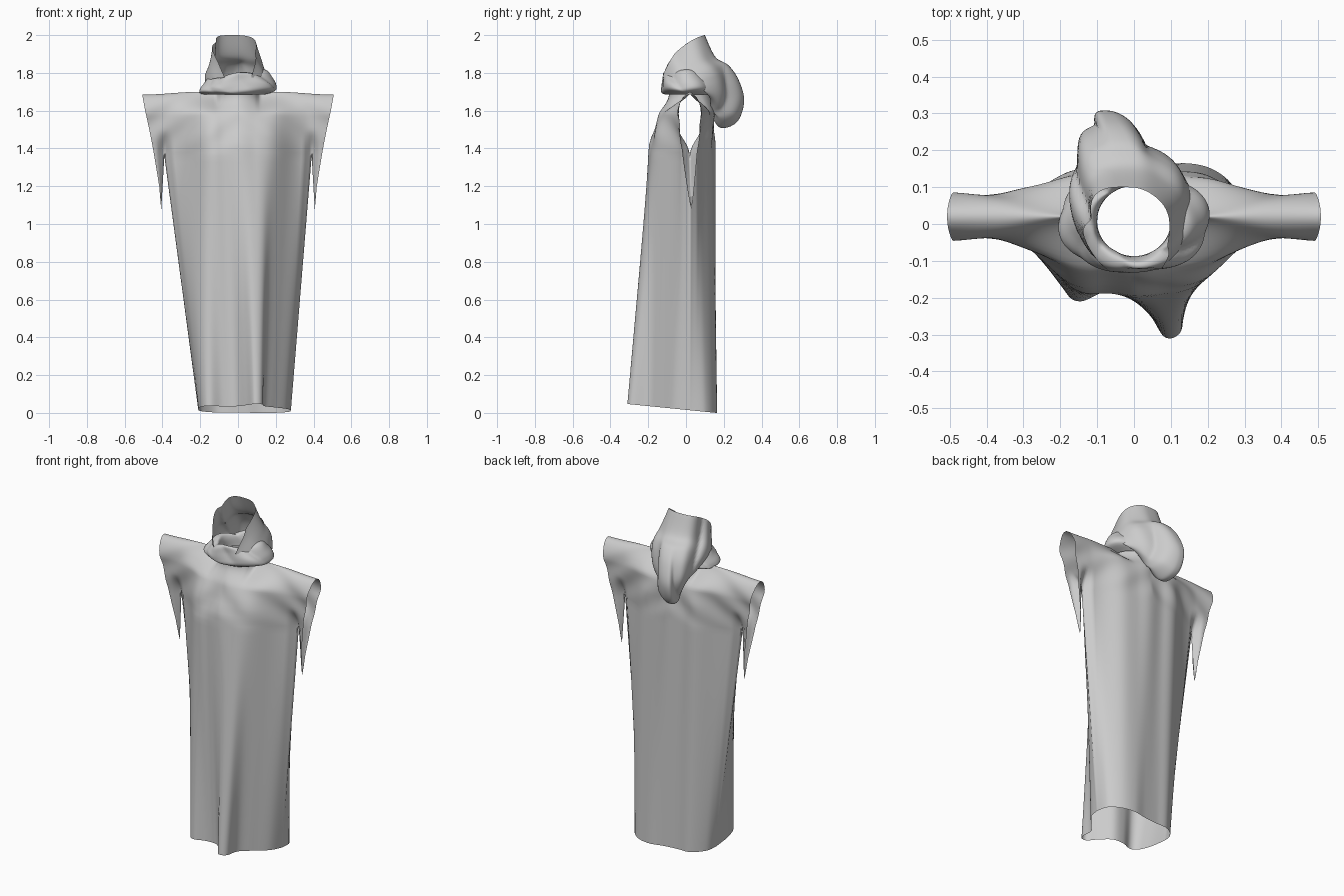
import bpy, bmesh, math
from mathutils import Vector

if "Cube" in bpy.data.objects:
    bpy.data.objects.remove(bpy.data.objects["Cube"])

YC = 0.02          # depth of the side seams
ARM = 1.36         # armpit height
TOP = 1.70         # shoulder height


def lerp_keys(keys, t):
    # piecewise linear lookup in (position, value) pairs
    if t <= keys[0][0]:
        return keys[0][1]
    for (a, va), (b, vb) in zip(keys, keys[1:]):
        if t <= b:
            return va + (vb - va) * (t - a) / (b - a)
    return keys[-1][1]


def spline(pts, t):
    # Catmull-Rom through the points, t in 0..1
    pts = [Vector(p) for p in pts]
    n = len(pts) - 1
    i = min(int(t * n), n - 1)
    f = t * n - i
    p0, p1, p2, p3 = (pts[max(i - 1, 0)], pts[i], pts[i + 1], pts[min(i + 2, n)])
    return 0.5 * (2 * p1 + (p2 - p0) * f + (2 * p0 - 5 * p1 + 4 * p2 - p3) * f * f
                  + (3 * p1 - p0 - 3 * p2 + p3) * f ** 3)


def smooth(t):
    t = min(max(t, 0), 1)
    return t * t * (3 - 2 * t)


def crease(a):
    # rounded ridges with sharp valleys, like crumpled cloth
    return 2 * abs(math.sin(a / 2)) - 1


def add_grid(bm, rows, closed=False):
    vs = [[bm.verts.new(p) for p in r] for r in rows]
    n = len(rows[0])
    for a, b in zip(vs, vs[1:]):
        for j in range(n if closed else n - 1):
            k = (j + 1) % n
            bm.faces.new((a[j], a[k], b[k], b[j]))


def finish(name, bm):
    bmesh.ops.remove_doubles(bm, verts=bm.verts, dist=0.0004)
    bmesh.ops.recalc_face_normals(bm, faces=bm.faces)
    me = bpy.data.meshes.new(name)
    bm.to_mesh(me)
    bm.free()
    me.polygons.foreach_set("use_smooth", [True] * len(me.polygons))
    ob = bpy.data.objects.new(name, me)
    bpy.context.collection.objects.link(ob)
    return ob


def sleeve_half(z):
    if z > 1.58:
        return 0.063 * math.sqrt(max(0, 1 - ((z - 1.58) / (TOP - 1.58)) ** 2))
    return lerp_keys([(1.08, 0), (ARM, 0.038), (1.58, 0.063)], z)


def sleeve_edge(z):
    return lerp_keys([(1.08, 0.407), (1.2, 0.417), (1.4, 0.45), (1.6, 0.49), (TOP, 0.507)], z)


FRONT = [(ARM, 0.214), (1.42, 0.207), (1.47, 0.195), (1.52, 0.178), (TOP, 0.11)]
BACK = [(ARM, 0.13), (1.5, 0.126), (1.6, 0.119), (TOP, 0.11)]


def upper(x, z, side):
    # point on the chest (side -1) or back (side 1) sheet
    ax = abs(x)
    body = lerp_keys(FRONT if side < 0 else BACK, z)
    w = smooth((z - 1.58) / (TOP - 1.58))
    body += (math.sqrt(max(0.11 ** 2 - x * x, 0)) - body) * w
    b = smooth((0.38 - ax) / 0.28)
    t = sleeve_half(z) * (1 - b) + body * b
    t += 0.006 * math.sin(x * 32 + 1) * b * (1 - w)
    # soft pull lines running from the neck and armpits
    t += 0.005 * math.sin(26 * ax + 30 * (z - ARM)) * math.sin(math.pi * (z - ARM) / (TOP - ARM))
    pinch = 1 - smooth((z - ARM) / 0.14)
    t *= 1 - pinch * max(0, 1 - abs(ax - 0.39) / 0.04)
    if z > TOP - 1e-5 and ax > 0.11:
        t = 0
    drop = 0.015 * smooth((ax - 0.2) / 0.3) * smooth((z - 1.5) / 0.2)
    return (x, YC + side * t, z - drop)


# hem outline, left to right, with the two deep front folds
HEM_F = [(-0.21, 0.02), (-0.208, -0.1), (-0.185, -0.185), (-0.145, -0.21), (-0.08, -0.185),
         (-0.01, -0.19), (0.045, -0.25), (0.085, -0.308), (0.128, -0.29), (0.138, -0.2),
         (0.19, -0.135), (0.255, -0.06), (0.28, 0.02)]
HEM_B = [(-0.21, 0.02), (-0.19, 0.08), (-0.12, 0.135), (-0.04, 0.14), (0.05, 0.15),
         (0.13, 0.165), (0.21, 0.15), (0.27, 0.1), (0.28, 0.02)]


def lower(u, f, side):
    # f = 0 at the hem, 1 at the armpit
    h = spline(HEM_F if side < 0 else HEM_B, (u + 1) / 2)
    a = Vector(upper(0.39 * u, ARM, side))
    hem = Vector((h.x, h.y, 0.016 - 0.1 * h.y))
    return hem.lerp(a, f)


# robe: skirt tube, chest and back sheets, hanging sleeve tails
bm = bmesh.new()
N, S = 72, 6
us = [-1 + 2 * i / N for i in range(N + 1)]
rows = []
for j in range(41):
    f = j / 40
    rows.append([lower(u, f, -1) for u in us] + [lower(u, f, 1) for u in us[-2:0:-1]])
add_grid(bm, rows, True)
for side in (-1, 1):
    rows = []
    for j in range(31):
        z = ARM + (TOP - ARM) * math.sin(j / 30 * math.pi / 2)
        e = sleeve_edge(z)
        out = [0.39 + (e - 0.39) * k / S for k in range(1, S + 1)]
        xs = [-x for x in reversed(out)] + [0.39 * u for u in us] + out
        rows.append([upper(x, z, side) for x in xs])
    add_grid(bm, rows)
    for m in (-1, 1):
        rows = []
        for j in range(13):
            t = j / 12
            z = ARM - 0.28 * t
            e = sleeve_edge(z)
            i0 = 0.39 + 0.016 * t
            row = []
            for k in range(S + 1):
                top = upper(m * (0.39 + (sleeve_edge(ARM) - 0.39) * k / S), ARM, side)
                h = (top[1] - YC) * (1 - t) ** 0.8
                row.append((m * (i0 + (e - i0) * k / S), YC + 0.008 * t + h, z))
            rows.append(row)
        add_grid(bm, rows)
finish("robe", bm)

# cowl: crumpled collar sloping from the shoulders up to the neck opening
bm = bmesh.new()
COWL = [(0.14, 0.115, 1.685), (0.2, 0.138, 1.7), (0.2, 0.14, 1.725), (0.175, 0.135, 1.755),
        (0.145, 0.128, 1.785), (0.115, 0.108, 1.79), (0.102, 0.097, 1.76), (0.1, 0.095, 1.71)]
rows = []
for j in range(31):
    t = j / 30
    p = spline(COWL, t)
    env = math.sin(math.pi * t)
    ring = []
    for i in range(96):
        a = i / 96 * math.tau
        k = 1 + env * (0.04 * crease(6 * a + 7 * t) + 0.03 * math.sin(4 * a - 6 * t))
        dz = env * (0.012 * crease(4 * a + 5 * t) + 0.018 * math.cos(a))
        ring.append((p.x * k * math.cos(a), 0.008 + p.y * k * math.sin(a), p.z + dz))
    rows.append(ring)
add_grid(bm, rows, True)
finish("cowl", bm)

# hood: arches from the face opening back to the drooping bag
APEX = [(-0.03, 0.10, 2.0), (-0.02, 0.155, 1.885), (-0.035, 0.225, 1.84), (-0.06, 0.28, 1.76),
        (-0.08, 0.308, 1.65), (-0.07, 0.27, 1.54), (-0.05, 0.18, 1.51), (-0.03, 0.13, 1.59)]
# foot: half width, y, z of where each arch meets the cowl
FOOT = [(0.07, -0.125, 1.775), (0.125, -0.07, 1.77), (0.16, 0.0, 1.755), (0.165, 0.06, 1.735),
        (0.15, 0.1, 1.7), (0.11, 0.125, 1.67), (0.07, 0.13, 1.64), (0.04, 0.13, 1.61)]
WIDE = [(w, 0) for w in (0.125, 0.12, 0.105, 0.075, 0.05, 0.05, 0.045, 0.03)]
bm = bmesh.new()
rows = []
for j in range(49):
    t = j / 48
    a, f, w = spline(APEX, t), spline(FOOT, t), spline(WIDE, t).x
    row = []
    for i in range(57):
        ph = math.pi * i / 56
        c, s = -math.cos(ph), math.sin(ph)
        half = f.x * (1 - s) + w * s
        bow = 4 * s * (1 - s) * max(0, 1 - 3 * t)      # rim bows forward and up
        x = a.x * s + half * math.copysign(abs(c) ** 0.6, c) * (1 + s * (1 - s) * (1 - t))
        y = f.y + (a.y - f.y) * s - 0.03 * bow
        z = f.z + (a.z - f.z) * s + 0.03 * bow
        fold = 0.011 * crease(10 * s + 9 * t + 2 * c) * math.sin(2 * ph) ** 2
        row.append((x + fold * (1 if c > 0 else -1), y + fold, z + fold * 0.6))
    rows.append(row)
add_grid(bm, rows)
finish("hood", bm)
